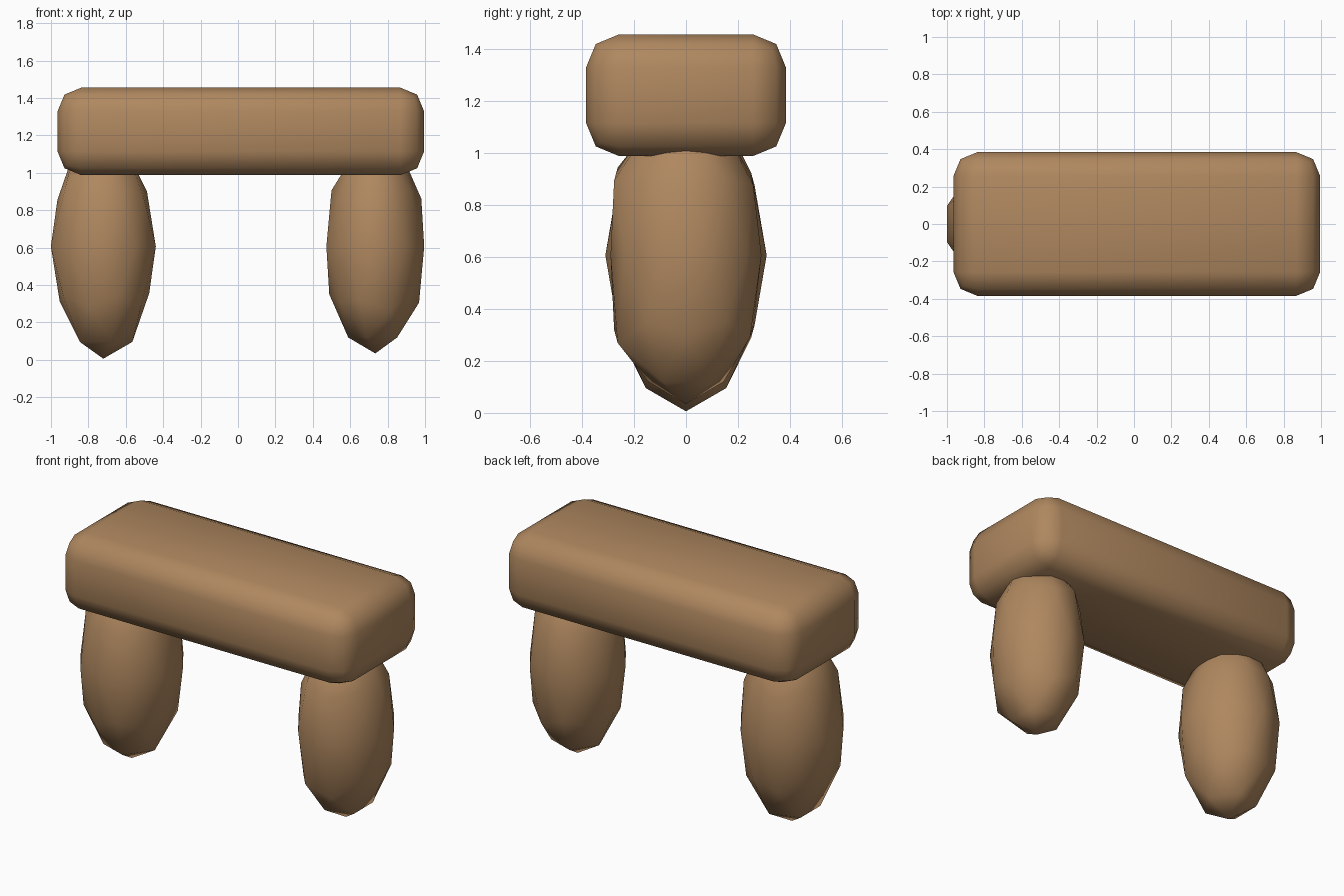
import bpy
import bmesh
from mathutils import Vector, Matrix
from math import pi

if "Cube" in bpy.data.objects:
    bpy.data.objects.remove(bpy.data.objects["Cube"], do_unlink=True)

# One warm brown stone colour
stone = bpy.data.materials.new("brown_stone")
stone.use_nodes = True
stone.diffuse_color = (0.43, 0.245, 0.115, 1)
shader = stone.node_tree.nodes["Principled BSDF"]
shader.inputs["Base Color"].default_value = stone.diffuse_color
shader.inputs["Roughness"].default_value = 0.9


def finish(bm, name, location):
    """Turn a bmesh into a smooth stone object."""
    mesh = bpy.data.meshes.new(name)
    for face in bm.faces:
        face.smooth = True
    bm.to_mesh(mesh)
    bm.free()
    mesh.materials.append(stone)
    obj = bpy.data.objects.new(name, mesh)
    obj.location = location
    bpy.context.collection.objects.link(obj)
    return obj


def boulder(name, location, radii, turn, bumps):
    """Upright faceted egg; bumps scale the vertices near a direction."""
    bm = bmesh.ops.create_icosphere
    ball = bmesh.new()
    bm(ball, subdivisions=2, radius=1, matrix=Matrix.Rotation(turn, 4, "Z"))
    for vert in ball.verts:
        direction = vert.co.normalized()
        for aim, factor in bumps:
            if direction.dot(Vector(aim).normalized()) > 0.93:
                vert.co *= factor
    bmesh.ops.scale(ball, vec=radii, verts=ball.verts)
    return finish(ball, name, location)


# Supporting stones
boulder("right_leg", (-0.72, 0, 0.606), (0.295, 0.31, 0.6), pi,
        [((sx, 0, sz), 0.93) for sx in (-1, 1) for sz in (-0.55, 0.55)])
boulder("left_leg", (0.734, 0, 0.606), (0.275, 0.29, 0.572), 0,
        [((0, -1, sz), 1.12) for sz in (-0.55, 0.55)]
        + [((0, 1, sz), 1.05) for sz in (-0.55, 0.55)])

# Lintel slab with rounded edges
slab = bmesh.new()
bmesh.ops.create_cube(slab, size=1)
bmesh.ops.scale(slab, vec=(1.96, 0.768, 0.468), verts=slab.verts)
bmesh.ops.bevel(slab, geom=slab.edges[:], offset=0.127, segments=2,
                profile=0.5, affect="EDGES")
finish(slab, "lintel", (0.015, 0, 1.221))
